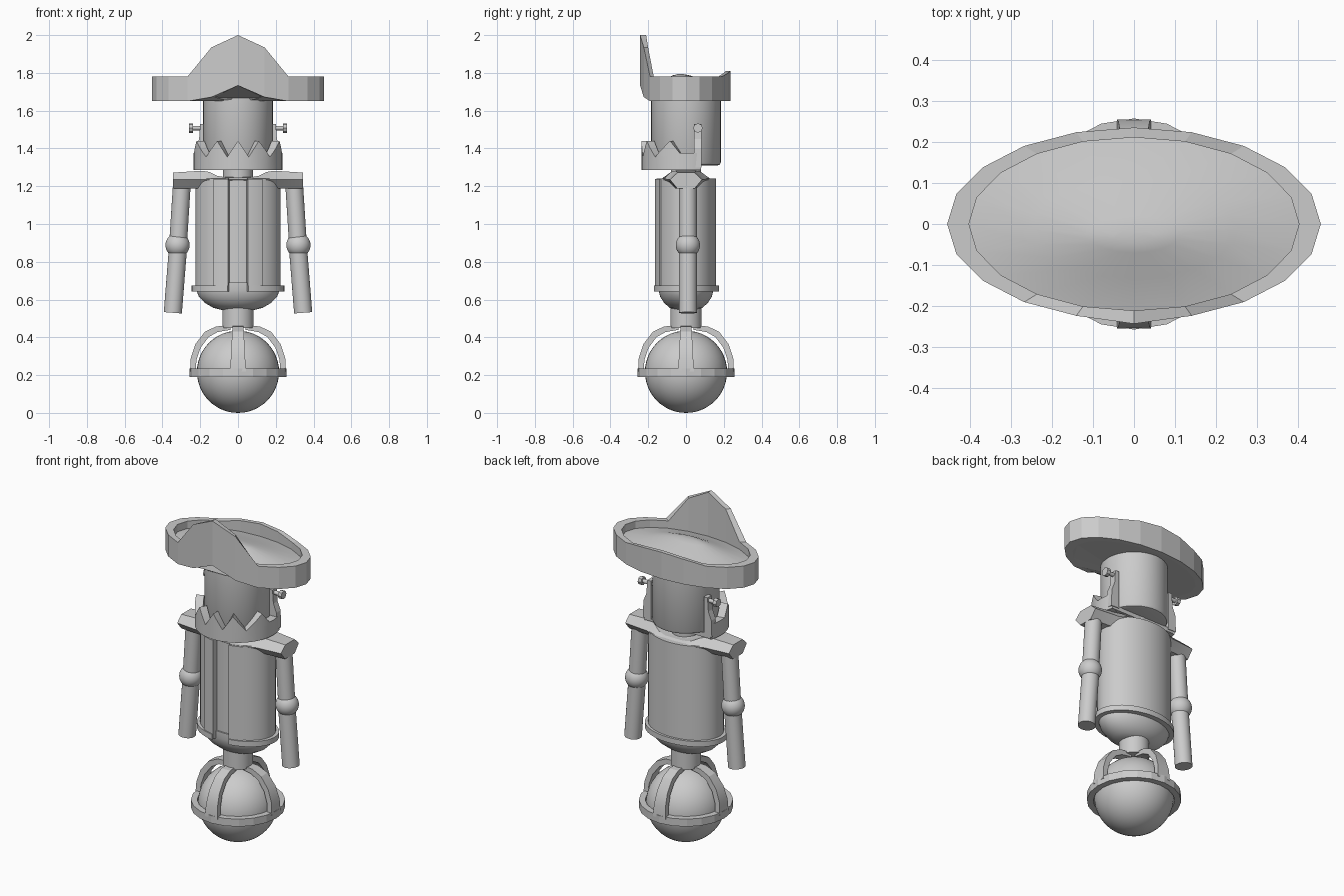
import bpy, bmesh
from math import sin, cos, radians, pi
from mathutils import Vector

if "Cube" in bpy.data.objects:
    bpy.data.objects.remove(bpy.data.objects["Cube"])


def finish(bm, name, smooth=35):
    bmesh.ops.remove_doubles(bm, verts=bm.verts, dist=1e-5)
    bmesh.ops.recalc_face_normals(bm, faces=bm.faces)
    me = bpy.data.meshes.new(name)
    bm.to_mesh(me)
    bm.free()
    ob = bpy.data.objects.new(name, me)
    bpy.context.collection.objects.link(ob)
    if smooth:
        bpy.ops.object.select_all(action='DESELECT')
        ob.select_set(True)
        bpy.context.view_layer.objects.active = ob
        bpy.ops.object.shade_smooth_by_angle(angle=radians(smooth))
    return ob


def loft(name, sections, cyclic=False, caps=True, smooth=35):
    """Skin a row of closed loops that share a point count."""
    bm = bmesh.new()
    rows = [[bm.verts.new(p) for p in s] for s in sections]
    pairs = list(zip(rows, rows[1:])) + ([(rows[-1], rows[0])] if cyclic else [])
    for a, b in pairs:
        for i in range(len(a)):
            j = (i + 1) % len(a)
            bm.faces.new((a[i], a[j], b[j], b[i]))
    if caps and not cyclic:
        bm.faces.new(rows[0][::-1])
        bm.faces.new(rows[-1])
    return finish(bm, name, smooth)


def ellipse(rx, ry, z, n, cy=0.0):
    return [(rx * cos(2 * pi * i / n), cy + ry * sin(2 * pi * i / n), z) for i in range(n)]


def revolve(name, profile, n=48, squash=1.0, smooth=35):
    return loft(name, [ellipse(r, r * squash, z, n) for r, z in profile], smooth=smooth)


def rod(name, a, b, r, n=24):
    a, b = Vector(a), Vector(b)
    q = (b - a).to_track_quat('Z', 'Y')
    ring = [q @ Vector(p) for p in ellipse(r, r, 0, n)]
    return loft(name, [[p + c for p in ring] for c in (a, b)])


def ball(name, c, r):
    bm = bmesh.new()
    bmesh.ops.create_uvsphere(bm, u_segments=40, v_segments=24, radius=r)
    bmesh.ops.translate(bm, verts=bm.verts, vec=c)
    return finish(bm, name, 60)


# rolling ball and its cage
ball("rolling_ball", (0, 0, 0.2175), 0.2175)
loft("cage_ring", [ellipse(r, r, z, 20) for r, z in
                   ((0.257, 0.19), (0.257, 0.235), (0.222, 0.235), (0.222, 0.19))],
     cyclic=True, smooth=0)
# outer radius, outer z, inner radius, inner z, half width
rib = [(0.254, 0.22, 0.224, 0.22, 0.042), (0.25, 0.29, 0.22, 0.28, 0.038),
       (0.225, 0.365, 0.198, 0.345, 0.034), (0.175, 0.43, 0.155, 0.402, 0.031),
       (0.115, 0.458, 0.108, 0.428, 0.029), (0.04, 0.462, 0.04, 0.44, 0.028)]
for k in range(4):
    c, s = cos(k * pi / 2), sin(k * pi / 2)
    loft("cage_rib", [[(c * r - s * w, s * r + c * w, z) for r, w, z in
                       ((ro, -w, zo), (ro, w, zo), (ri, w, zi), (ri, -w, zi))]
                      for ro, zo, ri, zi, w in rib], smooth=20)
revolve("waist_post", [(0.083, 0.45), (0.083, 0.57)])

# torso with bowl-shaped base
revolve("torso", [(0.085, 0.545), (0.13, 0.556), (0.175, 0.582), (0.207, 0.615),
                  (0.221, 0.65), (0.221, 0.69), (0.208, 0.69), (0.208, 1.235), (0.1, 1.25)],
        squash=0.66)


# coat: elliptical shell left open at the front
def arc_shell(name, a0, a1, steps, out, inn, z0, z1):
    secs = []
    for i in range(steps + 1):
        a = radians(a0 + (a1 - a0) * i / steps)
        s, c = sin(a), -cos(a)
        secs.append([(out[0] * s, out[1] * c, z0), (out[0] * s, out[1] * c, z1),
                     (inn[0] * s, inn[1] * c, z1), (inn[0] * s, inn[1] * c, z0)])
    return loft(name, secs)


arc_shell("coat", 14, 346, 56, (0.225, 0.16), (0.2, 0.13), 0.65, 1.24)
arc_shell("coat_hem", 13, 347, 56, (0.245, 0.174), (0.2, 0.13), 0.643, 0.675)
for a in (13, -34):
    arc_shell("coat_lapel", a, a + 21, 5, (0.231, 0.168), (0.2, 0.13), 0.645, 1.238)

# shoulder yoke: x, top half width, mid half width, top z, mid z, bottom z
yoke = [(0.345, 0.045, 0.085, 1.272, 1.235, 1.187), (0.19, 0.055, 0.1, 1.282, 1.235, 1.187),
        (0.15, 0.08, 0.12, 1.275, 1.235, 1.2), (0.11, 0.1, 0.135, 1.255, 1.235, 1.21),
        (0.06, 0.11, 0.14, 1.246, 1.235, 1.21)]
yoke += [(-x, *rest) for x, *rest in reversed(yoke)]
loft("shoulder_yoke", [[(x, -t, zt), (x, t, zt), (x, m, zm), (x, t, zb), (x, -t, zb), (x, -m, zm)]
                       for x, t, m, zt, zm, zb in yoke], smooth=20)

# arms
for s in (-1, 1):
    rod("upper_arm", (s * 0.296, 0.01, 1.23), (s * 0.317, 0.01, 0.9), 0.047)
    ball("elbow", (s * 0.32, 0.01, 0.888), 0.064)
    rod("forearm", (s * 0.318, 0.01, 0.87), (s * 0.345, 0.01, 0.53), 0.048)

# neck and head
revolve("neck", [(0.08, 1.22), (0.08, 1.34)])
revolve("head", [(0.165, 1.31), (0.178, 1.314), (0.184, 1.325), (0.184, 1.68)])

# jaw: toothed wall around the front of the head
keys = [(0, 1.44), (14, 1.355), (28, 1.44), (46, 1.355), (69, 1.44), (82, 1.375), (110, 1.375)]
half = []
for (a0, z0), (a1, z1) in zip(keys, keys[1:]):
    half += [(a0 + (a1 - a0) * t / 3, z0 + (z1 - z0) * t / 3) for t in range(3)]
half.append(keys[-1])
teeth = [(-a, z) for a, z in reversed(half[1:])] + half
wall, rim = [], []
for a, z in teeth:
    s, c = sin(radians(a)), -cos(radians(a))
    wall.append([(r * s, r * c, h) for r, h in
                 ((0.235, 1.285), (0.235, z), (0.19, z), (0.19, 1.285))])
    rim.append((0.228 * s, 0.228 * c))
loft("jaw", wall)
loft("jaw_floor", [[(x, y, z) for x, y in rim] for z in (1.286, 1.312)])

# jaw hinge straps and bolts
for s in (-1, 1):
    loft("hinge_strap", [[(s * x, y, z) for x, y in ((0.176, 0.042), (xo, 0.042), (xo, 0.082), (0.176, 0.082))]
                         for xo, z in ((0.229, 1.3), (0.226, 1.4), (0.206, 1.45), (0.2, 1.53))], smooth=0)
    rod("bolt_shaft", (s * 0.17, 0.063, 1.508), (s * 0.245, 0.063, 1.508), 0.012, 12)
    rod("bolt_head", (s * 0.238, 0.063, 1.508), (s * 0.26, 0.063, 1.508), 0.025, 8)

# hat: 20-sided upturned brim, peaked at the front with a notch beneath
N = 20
top = {15: 2.0, 14: 1.935, 16: 1.935, 5: 1.81, 4: 1.8, 6: 1.8}
low = {15: 1.733, 14: 1.672, 16: 1.672}
brim, inner, under = [], [], []
for i in range(N):
    c, s = cos(2 * pi * i / N), sin(2 * pi * i / N)
    zt, zb = top.get(i, 1.78), low.get(i, 1.65)
    oy = 0.243 if i == 15 else 0.235
    brim.append([(0.455 * c, oy * s, zb), (0.455 * c, oy * s, zt),
                 (0.402 * c, 0.211 * s, zt), (0.402 * c, 0.211 * s, zb)])
    under.append((0.402 * c, 0.211 * s, zb))
loft("hat_brim", brim, cyclic=True, smooth=0)
loft("hat_underside", [under, ellipse(0.17, 0.17, 1.652, N)], smooth=0)

# hat crown: shallow mound inside the brim
loft("hat_crown", [ellipse(0.404, 0.213, 1.735, N), ellipse(0.25, 0.12, 1.757, N, -0.012),
                   ellipse(0.11, 0.045, 1.787, N, -0.025), ellipse(0.05, 0.015, 1.793, N, -0.03)])
